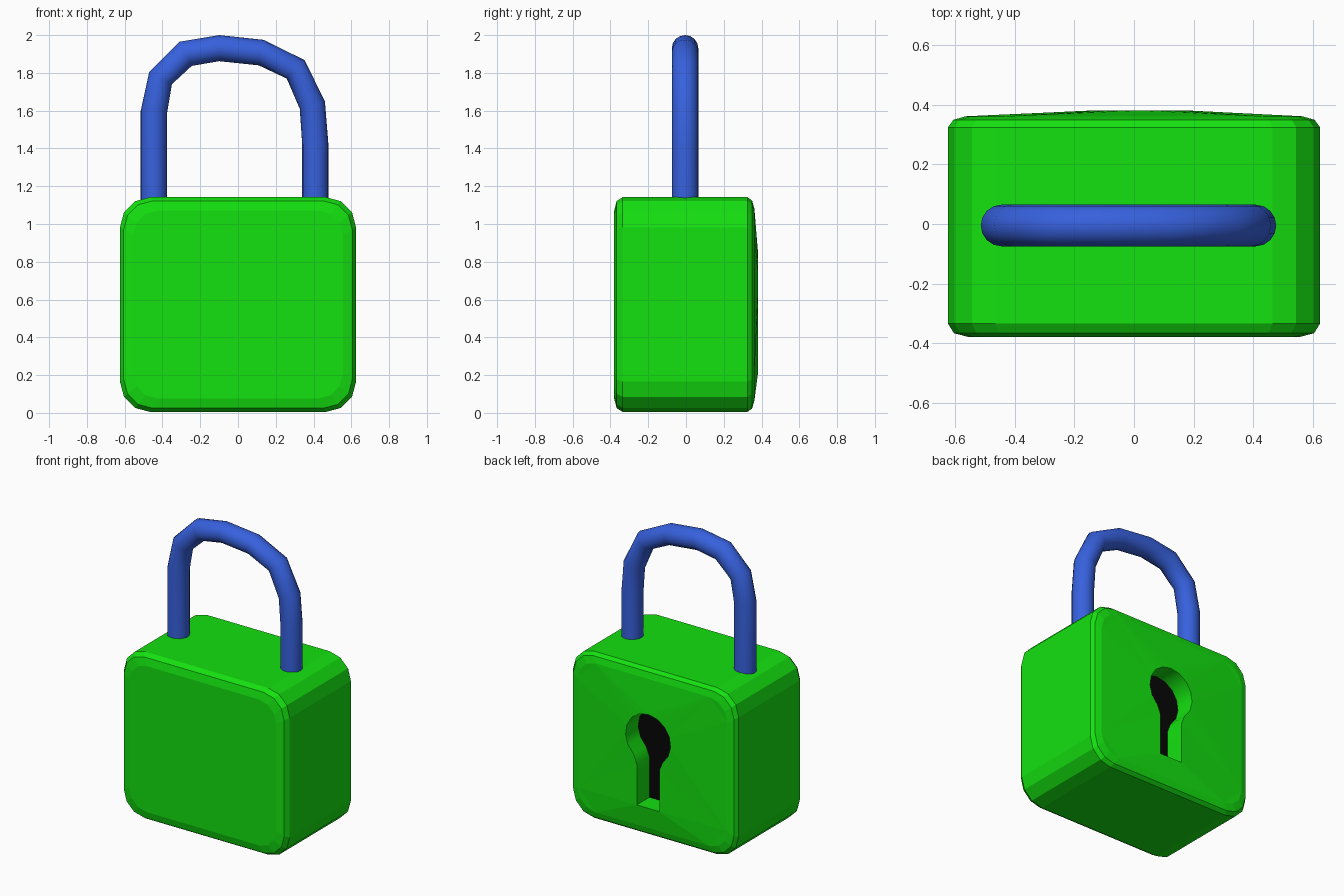
import bpy, bmesh
from math import sin, cos, radians, pi
from mathutils import Vector

if "Cube" in bpy.data.objects:
    bpy.data.objects.remove(bpy.data.objects["Cube"])


def material(name, rgb):
    m = bpy.data.materials.new(name)
    m.diffuse_color = (*rgb, 1)
    m.use_nodes = True
    m.node_tree.nodes["Principled BSDF"].inputs["Base Color"].default_value = m.diffuse_color
    return m


def finish(bm, name, mats):
    bmesh.ops.recalc_face_normals(bm, faces=bm.faces[:])
    mesh = bpy.data.meshes.new(name)
    bm.to_mesh(mesh)
    bm.free()
    for m in mats:
        mesh.materials.append(m)
    ob = bpy.data.objects.new(name, mesh)
    bpy.context.collection.objects.link(ob)
    return ob


def skin(bm, a, b, smooth=False):
    n = len(a)
    for i in range(n):
        j = (i + 1) % n
        f = bm.faces.new((a[i], a[j], b[j], b[i]))
        f.smooth = smooth


green = material("green", (0.007, 0.75, 0.005))
blue = material("blue", (0.038, 0.12, 0.73))
black = material("black", (0.002, 0.002, 0.002))

# Body: rounded-rectangle sections lofted from front to back
W, Z0, Z1, R = 0.625, 0.005, 1.142, 0.16


def body_loop(bm, y, inset):
    pts = []
    r = R - inset * 0.4
    for k, (sx, sz) in enumerate(((1, 1), (-1, 1), (-1, -1), (1, -1))):
        cx = sx * (W - inset - r)
        cz = (Z1 - inset - r) if sz > 0 else (Z0 + inset + r)
        for s in range(4):
            a = radians(90 * k + 30 * s)
            pts.append(bm.verts.new((cx + r * cos(a), y, cz + r * sin(a))))
    return pts


bm = bmesh.new()
sections = ((-0.38, 0.07), (-0.367, 0.02), (-0.335, 0),
            (0.325, 0), (0.35, 0.018), (0.362, 0.06))
loops = [body_loop(bm, y, i) for y, i in sections]
bm.faces.new(loops[0])
for a, b in zip(loops, loops[1:]):
    skin(bm, a, b)

# Keyhole: round head above a straight slot, sunk into the domed back
KX, KZ, KR, SLOT = 0.02, 0.68, 0.17, 0.085
outline = [(SLOT, 0.21), (SLOT, 0.49)]
for s in range(13):
    a = radians(-50 + 280 * s / 12)
    outline.append((KR * cos(a), KZ + KR * sin(a)))
outline += [(-SLOT, 0.49), (-SLOT, 0.21)]
rim, deep = [[bm.verts.new((KX + x, y, z)) for x, z in outline]
             for y in (0.381, 0.245)]
skin(bm, rim, deep, True)
bm.faces.ensure_lookup_table()
bm.faces[-1].smooth = False          # flat bottom of the slot
floor = bm.faces.new(deep)
floor.material_index = 1

# Back face between the outer edge and the keyhole rim
edges = [bm.edges.get((l[i - 1], l[i])) for l in (loops[-1], rim)
         for i in range(len(l))]
bmesh.ops.triangle_fill(bm, use_beauty=True, use_dissolve=False,
                        edges=edges, normal=Vector((0, 1, 0)))
finish(bm, "lock_body", [green, black])

# Shackle: tube through matching outer and inner profile points
outer = [(-.515, 1.10), (-.515, 1.60), (-.47, 1.805), (-.31, 1.965), (-.10, 2.0),
         (.135, 1.975), (.352, 1.868), (.46, 1.65), (.478, 1.43), (.478, 1.10)]
inner = [(-.375, 1.10), (-.375, 1.59), (-.35, 1.74), (-.245, 1.837), (-.10, 1.862),
         (.11, 1.84), (.258, 1.77), (.327, 1.61), (.34, 1.42), (.34, 1.10)]
SIDES = 16
bm = bmesh.new()
rings = []
for o, i in zip(outer, inner):
    o, i = Vector((o[0], 0, o[1])), Vector((i[0], 0, i[1]))
    mid, half = (o + i) / 2, (o - i) / 2
    ring = []
    for s in range(SIDES):
        a = 2 * pi * s / SIDES
        ring.append(bm.verts.new(mid + half * cos(a) + Vector((0, 0.07 * sin(a) - 0.005, 0))))
    rings.append(ring)
for a, b in zip(rings, rings[1:]):
    skin(bm, a, b, True)
bm.faces.new(rings[0])
bm.faces.new(rings[-1])
finish(bm, "shackle", [blue])
